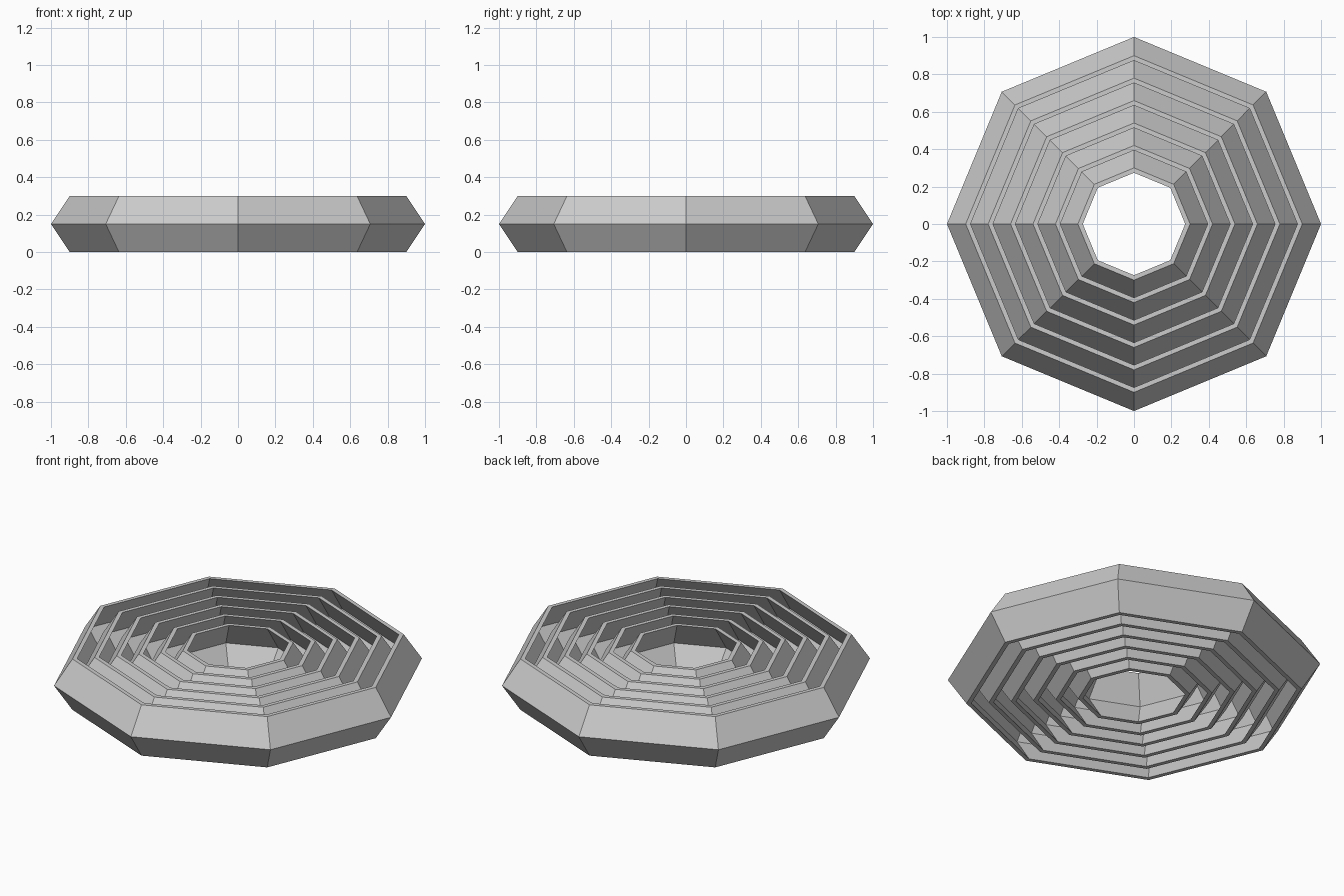
import bpy
import bmesh
from math import tau
from mathutils import Vector

cube = bpy.data.objects.get("Cube")
if cube:
    bpy.data.objects.remove(cube, do_unlink=True)

SIDES = 8
RINGS = 6
PITCH = 0.12      # step between neighbouring rings
WALL = 0.026      # horizontal wall thickness
SLOPE = 0.1       # how far the rims lean inward
HEIGHT = 0.3

grey = bpy.data.materials.new("plain_grey")
grey.use_nodes = True
colour = (0.6, 0.6, 0.6, 1)
grey.diffuse_color = colour
grey.node_tree.nodes["Principled BSDF"].inputs["Base Color"].default_value = colour


def chevron_ring(name, radius):
    """Spin a chevron-shaped wall section into a closed octagonal ring."""
    rim = radius - SLOPE
    section = [(rim, 0), (radius, HEIGHT / 2), (rim, HEIGHT),
               (rim - WALL, HEIGHT), (radius - WALL, HEIGHT / 2), (rim - WALL, 0)]
    bm = bmesh.new()
    verts = [bm.verts.new((r, 0, z)) for r, z in section]
    edges = [bm.edges.new((a, b)) for a, b in zip(verts, verts[1:] + verts[:1])]
    bmesh.ops.spin(bm, geom=verts + edges, cent=Vector(), axis=Vector((0, 0, 1)),
                   angle=tau, steps=SIDES)
    bmesh.ops.remove_doubles(bm, verts=bm.verts[:], dist=0.0005)
    bmesh.ops.recalc_face_normals(bm, faces=bm.faces[:])
    mesh = bpy.data.meshes.new(name)
    bm.to_mesh(mesh)
    bm.free()
    mesh.materials.append(grey)
    bpy.context.collection.objects.link(bpy.data.objects.new(name, mesh))


# Nested rings, from the outside in
for i in range(RINGS):
    chevron_ring(f"octagon_ring_{i + 1}", 1 - i * PITCH)
